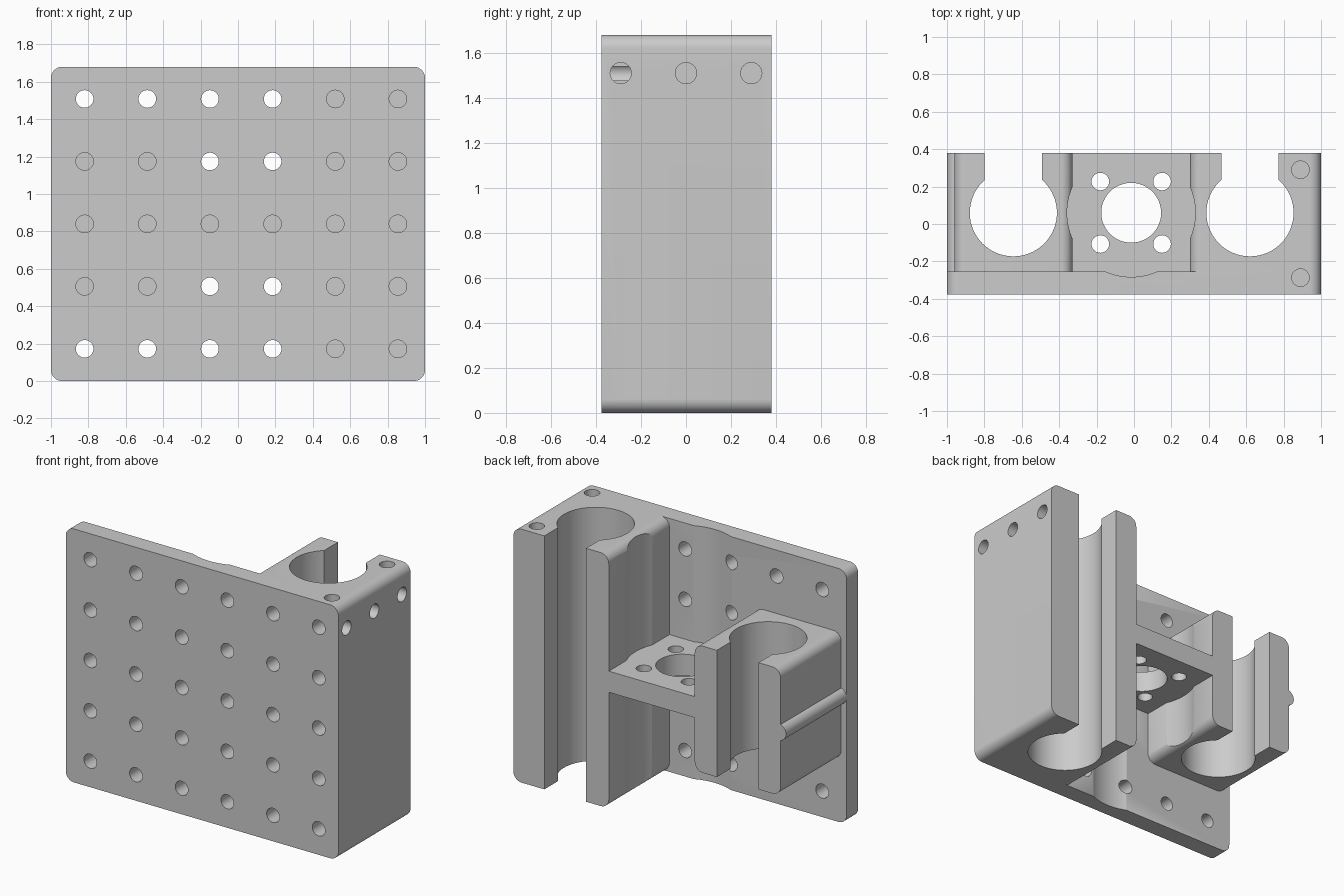
import bpy, bmesh, math
from mathutils import Matrix, Vector

cube = bpy.data.objects.get("Cube")
if cube:
    bpy.data.objects.remove(cube, do_unlink=True)

grey = bpy.data.materials.new("light grey")
grey.use_nodes = True
colour = (0.6, 0.6, 0.6, 1)
grey.diffuse_color = colour
grey.node_tree.nodes["Principled BSDF"].inputs["Base Color"].default_value = colour

HEIGHT, FRONT, BACK = 1.68, -0.376, 0.38
MID = HEIGHT / 2
FILLET, HOLE = 0.06, 0.047
CORE_Y = 0.06                        # shared depth of all three vertical bores
CORE_X = -0.015                      # centre of the bay between the holders


def make(name, bm):
    mesh = bpy.data.meshes.new(name)
    bm.to_mesh(mesh)
    bm.free()
    obj = bpy.data.objects.new(name, mesh)
    bpy.context.collection.objects.link(obj)
    mesh.materials.append(grey)
    return obj


def block(name, xs, ys, zs, rounded=()):
    """Box; the edges along y on the listed sides (-1 right, 1 left) are filleted."""
    bm = bmesh.new()
    bmesh.ops.create_cube(bm, size=1)
    mid = Vector([(a + b) / 2 for a, b in (xs, ys, zs)])
    for v in bm.verts:
        v.co = mid + Vector([c * (b - a) for c, (a, b) in zip(v.co, (xs, ys, zs))])
    edges = [e for e in bm.edges
             if abs(e.verts[0].co.y - e.verts[1].co.y) > 0.01
             and (1 if e.verts[0].co.x > mid.x else -1) in rounded]
    if edges:
        bmesh.ops.bevel(bm, geom=edges, offset=FILLET, segments=8,
                        profile=0.5, affect='EDGES')
    return make(name, bm)


def rod(name, start, end, radius, segments=32):
    start, end = Vector(start), Vector(end)
    axis = end - start
    bm = bmesh.new()
    place = Matrix.Translation((start + end) / 2) @ axis.to_track_quat('Z', 'Y').to_matrix().to_4x4()
    bmesh.ops.create_cone(bm, cap_ends=True, segments=segments, radius1=radius,
                          radius2=radius, depth=axis.length, matrix=place)
    return make(name, bm)


def combine(target, tool, operation):
    mod = target.modifiers.new(tool.name, 'BOOLEAN')
    mod.operation, mod.solver, mod.object = operation, 'EXACT', tool
    bpy.context.view_layer.objects.active = target
    bpy.ops.object.modifier_apply(modifier=mod.name)
    bpy.data.objects.remove(tool, do_unlink=True)


# Solid parts: mounting plate, tall holder, short holder, shelf, side ridge
bracket = block("rod_holder_bracket", (-1, 1), (FRONT, -0.255), (0, HEIGHT), (-1, 1))
solids = [
    block("tall_holder", (0.30, 1), (-0.3, BACK), (0, HEIGHT), (-1, 1)),
    block("short_holder", (-0.96, -0.33), (-0.3, BACK), (MID - 0.42, MID + 0.42), (-1, 1)),
    block("shelf", (-0.35, 0.32), (-0.3, BACK), (MID - 0.07, MID + 0.07)),
    rod("side_ridge", (-0.945, -0.3, MID), (-0.945, BACK, MID), 0.055),
]
for part in solids:
    combine(bracket, part, 'UNION')

# Rod bores with their open slots
cutters = []
for x in (-0.645, 0.62):
    cutters.append(rod("bore", (x, CORE_Y, -0.1), (x, CORE_Y, 1.8), 0.233, 64))
    cutters.append(block("slot", (x - 0.153, x + 0.153), (CORE_Y, 0.6), (-0.2, 1.9)))

# Round clearance above and below the shelf
for z0, z1 in ((-0.1, MID - 0.07), (MID + 0.07, 1.8)):
    cutters.append(rod("clearance", (CORE_X, CORE_Y, z0), (CORE_X, CORE_Y, z1), 0.343, 96))

# Shelf bore and its four screw holes
cutters.append(rod("shelf_bore", (CORE_X, CORE_Y, 0.7), (CORE_X, CORE_Y, 1), 0.16, 48))
for sx in (-1, 1):
    for sy in (-1, 1):
        x, y = CORE_X + sx * 0.165, CORE_Y + sy * 0.167
        cutters.append(rod("shelf_hole", (x, y, 0.7), (x, y, 1), HOLE))

# Grid of holes in the plate
for col in range(6):
    for row in range(5):
        x, z = -0.82 + col * 0.335, MID + (row - 2) * 0.334
        through = x < 0.3 and row != 2 and (x > -0.3 or row in (0, 4))
        cutters.append(rod("plate_hole", (x, -0.5, z), (x, -0.1 if through else -0.24, z), HOLE))

# Blind holes in the side and top of the tall holder
for y in (-0.29, 0, 0.29):
    cutters.append(rod("side_hole", (0.89, y, 1.51), (1.1, y, 1.51), HOLE))
for y in (-0.287, 0.29):
    cutters.append(rod("top_hole", (0.89, y, 1.57), (0.89, y, 1.8), HOLE))

for tool in cutters:
    combine(bracket, tool, 'DIFFERENCE')

bpy.ops.object.select_all(action='DESELECT')
bracket.select_set(True)
bpy.context.view_layer.objects.active = bracket
bpy.ops.object.shade_smooth_by_angle(angle=math.radians(25))
